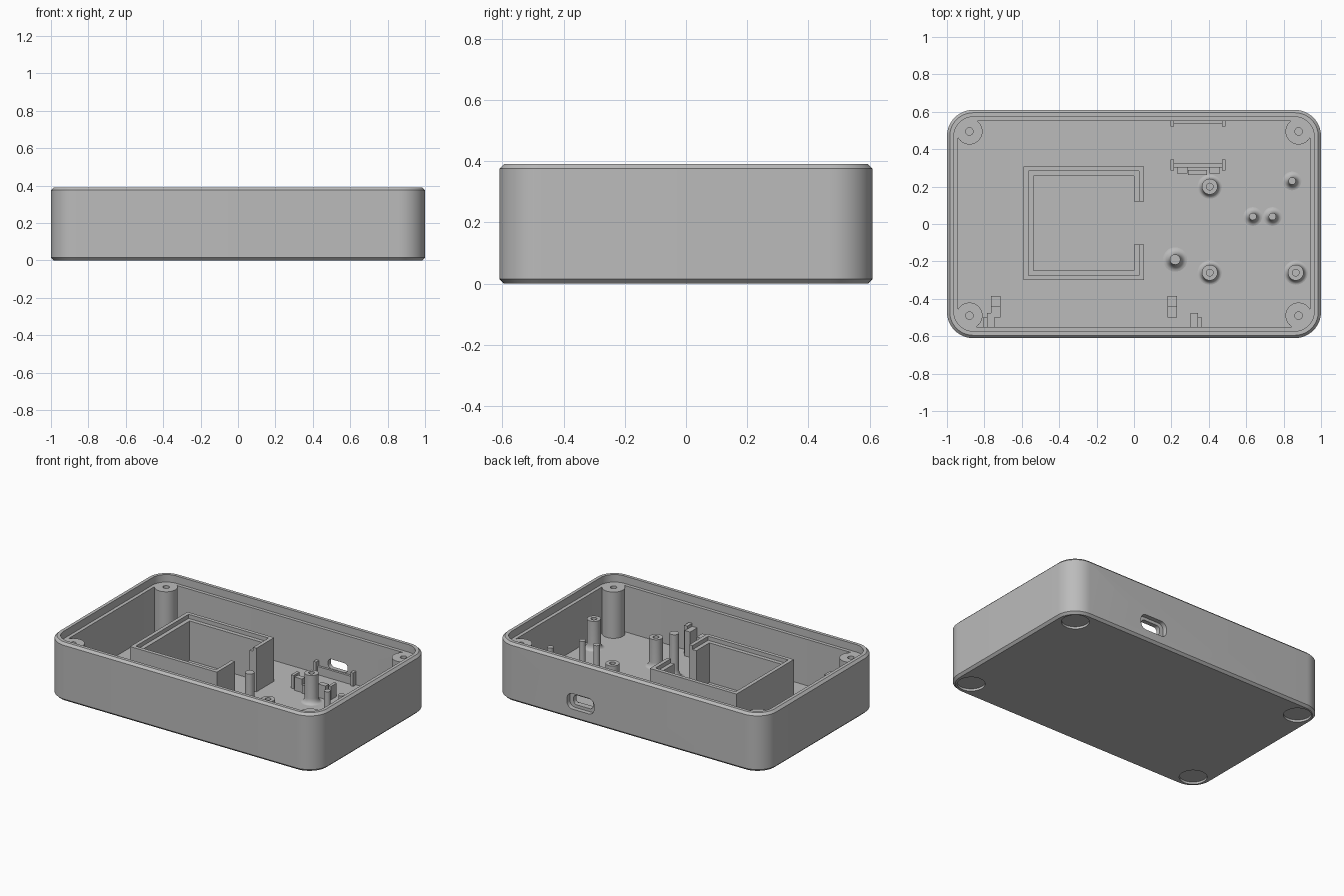
import bpy, bmesh
from math import cos, sin, pi, radians

if "Cube" in bpy.data.objects:
    bpy.data.objects.remove(bpy.data.objects["Cube"])

GREY = (0.5, 0.5, 0.5, 1)
mat = bpy.data.materials.new("plain grey plastic")
mat.use_nodes = True
mat.diffuse_color = GREY
mat.node_tree.nodes["Principled BSDF"].inputs["Base Color"].default_value = GREY

FLOOR, LEDGE, TOP = 0.03, 0.34, 0.39
BASE = FLOOR - 0.005       # inner parts sink slightly into the floor


def finish(name, bm):
    bmesh.ops.recalc_face_normals(bm, faces=bm.faces)
    mesh = bpy.data.meshes.new(name)
    bm.to_mesh(mesh)
    bm.free()
    obj = bpy.data.objects.new(name, mesh)
    bpy.context.collection.objects.link(obj)
    mesh.materials.append(mat)
    return obj


def smooth(obj):
    bpy.ops.object.select_all(action='DESELECT')
    obj.select_set(True)
    bpy.context.view_layer.objects.active = obj
    bpy.ops.object.shade_smooth_by_angle(angle=radians(30))


def loft(name, rings):
    """Bridge equal-length rings of points and cap both ends."""
    bm = bmesh.new()
    loops = [[bm.verts.new(p) for p in ring] for ring in rings]
    n = len(loops[0])
    for a, b in zip(loops, loops[1:]):
        for i in range(n):
            j = (i + 1) % n
            bm.faces.new((a[i], a[j], b[j], b[i]))
    bm.faces.new(loops[0][::-1])
    bm.faces.new(loops[-1])
    return finish(name, bm)


def rounded(hx, hy, r, z, n=12):
    pts = []
    for k, (sx, sy) in enumerate(((1, 1), (-1, 1), (-1, -1), (1, -1))):
        for i in range(n + 1):
            a = (k + i / n) * pi / 2
            pts.append((sx * (hx - r) + r * cos(a), sy * (hy - r) + r * sin(a), z))
    return pts


def lathe(name, x, y, profile, n=32):
    rings = [[(x + r * cos(2 * pi * i / n), y + r * sin(2 * pi * i / n), z)
              for i in range(n)] for r, z in profile]
    obj = loft(name, rings)
    smooth(obj)
    return obj


def prism(name, pts, z0, z1):
    return loft(name, [[(x, y, z) for x, y in pts] for z in (z0, z1)])


def box(name, x0, x1, y0, y1, z1, z0=BASE):
    return prism(name, [(x0, y0), (x1, y0), (x1, y1), (x0, y1)], z0, z1)


# Case: chamfered tray with a stepped rim
def case_ring(inset, z):
    return rounded(1 - inset, 0.61 - inset, 0.14 - inset, z)


case = loft("case_shell", [case_ring(i, z) for i, z in (
    (0.015, 0), (0, 0.015), (0, TOP - 0.015), (0.015, TOP), (0.037, TOP),
    (0.037, LEDGE), (0.06, LEDGE), (0.06, FLOOR))])

# Cutters: foot recesses and the rear port with its wider outer recess
cutters = []
corners = [(sx * 0.88, sy) for sx in (-1, 1) for sy in (-0.49, 0.495)]
for x, y in corners:
    cutters.append(lathe("foot_recess_cutter", x, y, [(0.085, -0.05), (0.085, 0.015)]))
port = loft("port_cutter", [
    rounded(0.072, 0.032, 0.025, 0.5), rounded(0.072, 0.032, 0.025, 0.58),
    rounded(0.1, 0.052, 0.04, 0.58), rounded(0.1, 0.052, 0.04, 0.66)])
port.rotation_euler.x = -pi / 2
port.location = (0.355, 0, 0.12)
cutters.append(port)
bpy.context.view_layer.update()
for cutter in cutters:
    mod = case.modifiers.new("cut", 'BOOLEAN')
    mod.operation = 'DIFFERENCE'
    mod.solver = 'EXACT'
    mod.object = cutter
bpy.context.view_layer.objects.active = case
for name in [m.name for m in case.modifiers]:
    bpy.ops.object.modifier_apply(modifier=name)
for cutter in cutters:
    bpy.data.objects.remove(cutter)
smooth(case)

# Corner screw posts
for x, y in corners:
    lathe("corner_post", x, y, [(0.07, BASE), (0.07, LEDGE), (0.02, LEDGE), (0.02, 0.15)])


# Flared pillars standing on the floor
def flare(r, foot):
    w = foot - r
    return [(foot, BASE)] + [(foot - w * sin(a), FLOOR + 1.6 * w * (1 - cos(a)))
                             for a in (i * pi / 12 for i in range(7))]


for x, y in ((0.405, 0.2), (0.405, -0.26), (0.865, -0.26)):
    lathe("board_standoff", x, y,
          flare(0.042, 0.065) + [(0.042, 0.222), (0.018, 0.222), (0.018, 0.1)])
for x, y in ((0.635, 0.04), (0.74, 0.04), (0.845, 0.23)):
    lathe("locating_pin", x, y, flare(0.02, 0.05) + [(0.02, 0.225)])
lathe("tall_support_pin", 0.22, -0.19, flare(0.028, 0.065) + [(0.028, 0.325)])


# Battery compartment: stepped wall, open in the middle of one side
def c_wall(name, a, b, top):
    l, r, f, k = -0.59, 0.053, -0.3, 0.308
    gap0, gap1 = -0.11, 0.12
    prism(name, [(r - a, gap1), (r - a, k - a), (l + a, k - a), (l + a, f + a),
                 (r - a, f + a), (r - a, gap0), (r - b, gap0), (r - b, f + b),
                 (l + b, f + b), (l + b, k - b), (r - b, k - b), (r - b, gap1)],
          BASE, top)


c_wall("battery_wall_outer", 0, 0.025, 0.322)
c_wall("battery_wall_inner", 0.025, 0.052, 0.295)

# Port board bracket: two rows of end posts joined by low bars
for y0, y1, b0, b1 in ((0.52, 0.555, 0.535, 0.555), (0.285, 0.345, 0.303, 0.327)):
    for x in (0.195, 0.47):
        box("bracket_post", x, x + 0.02, y0, y1, 0.12)
    box("bracket_bar", 0.21, 0.475, b0, b1, 0.085)
for x in (0.23, 0.405):
    box("bracket_stop", x, x + 0.055, 0.27, 0.305, 0.12)
box("bracket_spring", 0.29, 0.39, 0.262, 0.29, 0.085)

# Front board clips and wall tabs
for x in (-0.765, 0.18):
    box("clip_upright", x, x + 0.05, -0.5, -0.44, 0.2)
    box("clip_foot", x, x + 0.05, -0.44, -0.385, 0.12)
for x, side in ((-0.765, -1), (0.322, 1)):
    box("wall_tab", x - 0.02, x + 0.02, -0.555, -0.475, 0.2)
    e = x + side * 0.03
    box("wall_tab_cheek", e - 0.012, e + 0.012, -0.555, -0.5, 0.22)
